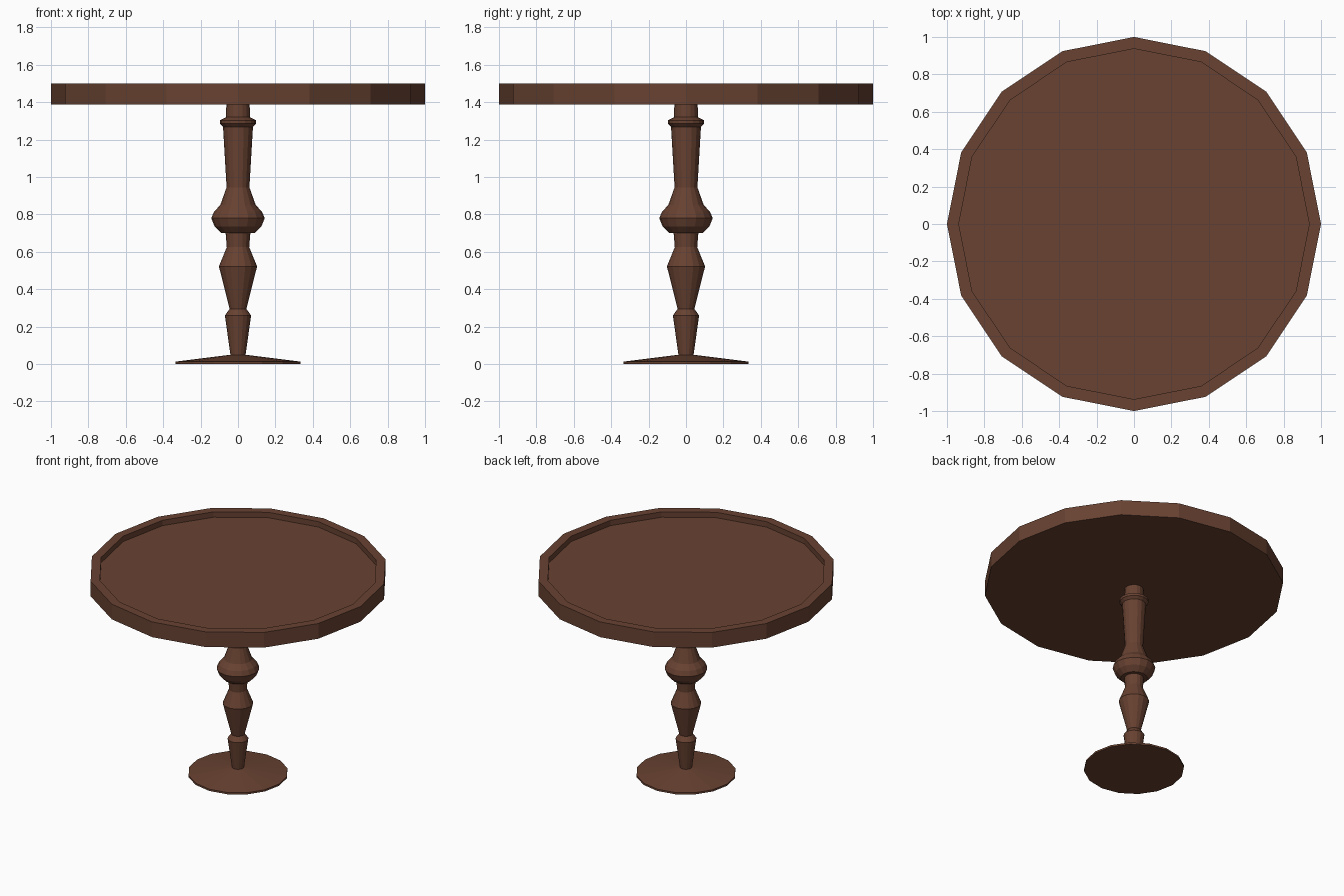
import bpy, bmesh, math

if "Cube" in bpy.data.objects:
    bpy.data.objects.remove(bpy.data.objects["Cube"])

SIDES = 16

wood = bpy.data.materials.new("dark brown wood")
wood.diffuse_color = (0.138, 0.054, 0.031, 1)
wood.use_nodes = True
wood.node_tree.nodes["Principled BSDF"].inputs["Base Color"].default_value = wood.diffuse_color


def lathe(name, profile):
    """Spin a (radius, z) profile, bottom to top, into a closed flat-faced solid."""
    bm = bmesh.new()
    rings = [[bm.verts.new((r * math.cos(2 * math.pi * i / SIDES),
                            r * math.sin(2 * math.pi * i / SIDES), z))
              for i in range(SIDES)] for r, z in profile]
    for a, b in zip(rings, rings[1:]):
        for i in range(SIDES):
            j = (i + 1) % SIDES
            bm.faces.new((a[i], a[j], b[j], b[i]))
    bm.faces.new(rings[0][::-1])
    bm.faces.new(rings[-1])
    mesh = bpy.data.meshes.new(name)
    bm.to_mesh(mesh)
    bm.free()
    mesh.materials.append(wood)
    obj = bpy.data.objects.new(name, mesh)
    bpy.context.collection.objects.link(obj)
    return obj


# Round top with a raised rim around a sunken surface
lathe("table_top", [(1.0, 1.388), (1.0, 1.5), (0.937, 1.5), (0.937, 1.46)])

# Turned pedestal: vases, bulb, tapered shaft and collar
lathe("pedestal", [
    (0.04, 0.045), (0.07, 0.26), (0.045, 0.295), (0.102, 0.522),
    (0.06, 0.625), (0.066, 0.70), (0.09, 0.70), (0.125, 0.735),
    (0.143, 0.78), (0.128, 0.815), (0.095, 0.85), (0.061, 0.945),
    (0.08, 1.268), (0.097, 1.285), (0.097, 1.303), (0.065, 1.32),
    (0.062, 1.39)])

# Shallow conical foot
lathe("base", [(0.335, 0.0), (0.335, 0.013), (0.04, 0.05)])
